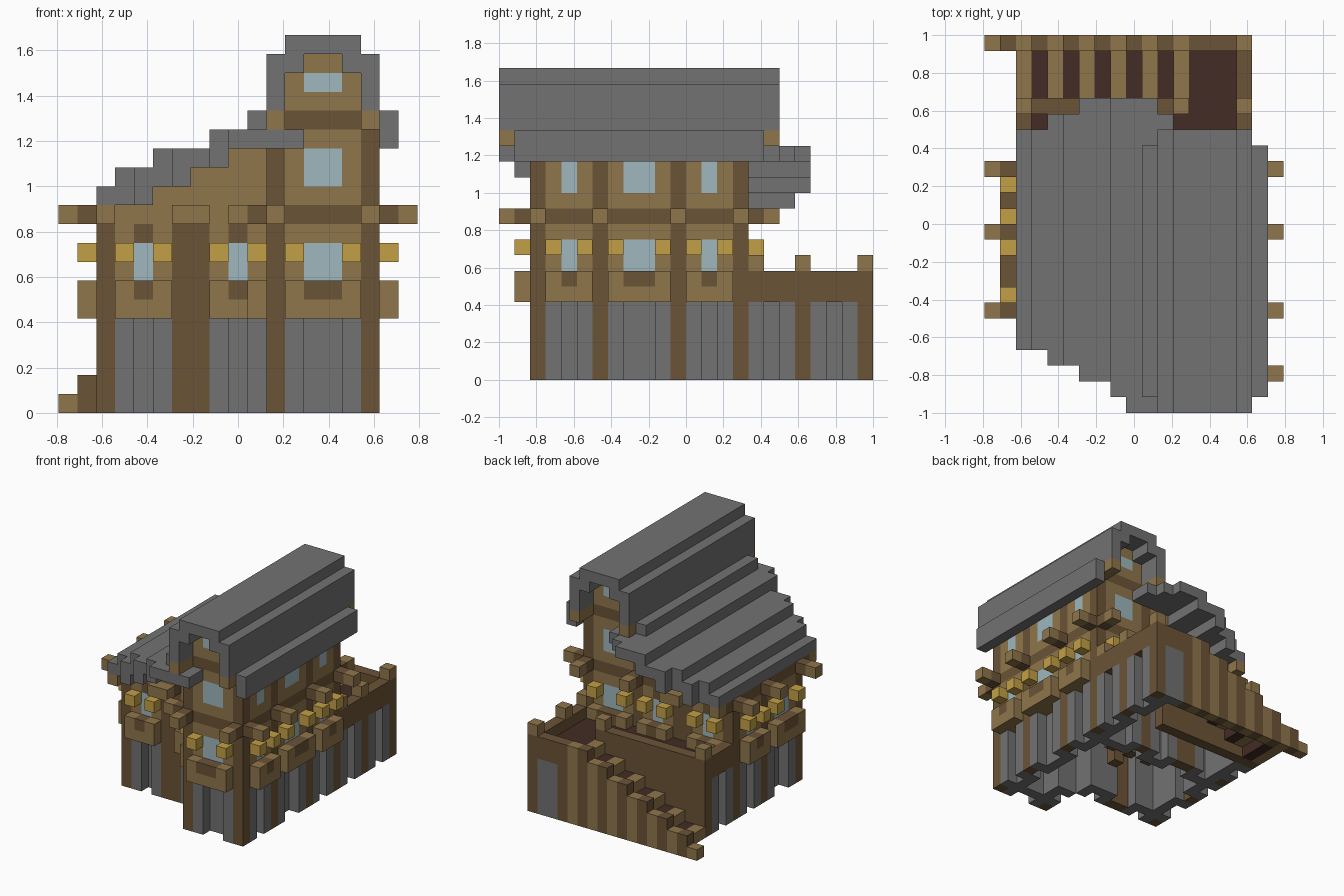
import bpy, bmesh
from mathutils import Vector

cube = bpy.data.objects.get("Cube")
if cube:
    bpy.data.objects.remove(cube, do_unlink=True)

UNIT = 1 / 12
COLOURS = {
    "stone": (0.168, 0.168, 0.168), "light_wood": (0.279, 0.181, 0.072),
    "mid_wood": (0.147, 0.087, 0.038), "dark_wood": (0.056, 0.025, 0.018),
    "lamp_yellow": (0.546, 0.352, 0.063), "pale_glass": (0.342, 0.474, 0.515),
}
STONE, LIGHT, MID, DARK, YELLOW, GLASS = range(len(COLOURS))
materials = []
for name, rgb in COLOURS.items():
    m = bpy.data.materials.new(name)
    m.use_nodes = True
    m.diffuse_color = (*rgb, 1)
    m.node_tree.nodes["Principled BSDF"].inputs["Base Color"].default_value = (*rgb, 1)
    materials.append(m)

cells = {}  # block position -> (part name, colour)


def fill(part, colour, xs, ys, zs, keep=False):
    """Fill an inclusive block range; keep leaves existing blocks alone."""
    for i in range(xs[0], xs[1] + 1):
        for j in range(ys[0], ys[1] + 1):
            for k in range(zs[0], zs[1] + 1):
                if not (keep and (i, j, k) in cells):
                    cells[i, j, k] = (part, colour)


class Side:
    """One vertical face; u runs along it and d points outward."""

    def __init__(self, axis, plane, out):
        self.axis, self.plane, self.out = axis, plane, out

    def put(self, part, colour, u0, u1, d, k0, k1, keep=False):
        p = (self.plane + self.out * d,) * 2
        u = (u0, u1)
        xs, ys = (p, u) if self.axis == "x" else (u, p)
        fill(part, colour, xs, ys, (k0, k1), keep)

    def stone_bay(self, u0, u1, w0, w1):
        # Wall base with a recessed centre strip
        self.put("stone_base", STONE, u0, w0 - 1, 0, 0, 4)
        self.put("stone_base", STONE, w1 + 1, u1, 0, 0, 4)
        self.put("stone_base", STONE, u0, u1, -1, 0, 4, keep=True)

    def bay(self, u0, u1, w0, w1, top, beam=MID):
        self.stone_bay(u0, u1, w0, w1)
        self.put("plank_wall", LIGHT, u0, u1, 0, 5, top)
        self.put("floor_beam", beam, u0, u1, 0, 10, 10)
        self.put("window", GLASS, w0, w1, 0, 7, 8)
        if top > 13:
            self.put("window", GLASS, w0, w1, 0, 12, 13)
        self.put("window_box", LIGHT, u0, u1, 1, 5, 6)
        self.put("window_box", MID, w0, w1, 1, 6, 6)
        self.put("lamp", YELLOW, u0, w0 - 1, 1, 8, 8)
        self.put("lamp", YELLOW, w1 + 1, u1, 1, 8, 8)

    def post(self, u, top):
        self.put("timber_post", MID, u, u, 0, 0, top)
        self.put("beam_end", MID, u, u, 1, 10, 10)
        self.put("beam_end", LIGHT, u, u, 2, 10, 10)


right, left = Side("x", 16, 1), Side("x", 2, -1)
tower_left = Side("x", 11, -1)
tower_front, wing_front, back = Side("y", 2, -1), Side("y", 6, -1), Side("y", 15, 1)
TOWER_TOP, WING_TOP = 14, 10

# Long walls
right.bay(3, 5, 4, 4, TOWER_TOP)
for side, top in ((right, TOWER_TOP), (left, WING_TOP)):
    side.bay(7, 10, 8, 9, top)
    side.bay(12, 14, 13, 13, top)
tower_left.bay(3, 5, 4, 4, TOWER_TOP)

# Front and back walls
for side in (wing_front, back):
    beam = LIGHT if side is wing_front else MID
    for u in (3, 8):
        side.bay(u, u + 2, u + 1, u + 1, WING_TOP, beam)
        side.put("lintel", MID, u + 1, u + 1, 0, 9, 9)
for side in (tower_front, back):
    side.bay(12, 15, 13, 14, TOWER_TOP)

# Posts with projecting beam ends
for u in (2, 6, 11, 15):
    right.post(u, TOWER_TOP)
for u in (6, 11, 15):
    left.post(u, WING_TOP)
tower_left.post(2, TOWER_TOP)
for u in (2, 6, 7):
    wing_front.post(u, WING_TOP)
    back.post(u, WING_TOP)
for u in (11, 16):
    tower_front.post(u, TOWER_TOP)
    back.post(u, TOWER_TOP)

# Tower gables and upper side walls
for side in (tower_front, back):
    side.put("gable_beam", MID, 12, 15, 0, 15, 15)
    side.put("gable", LIGHT, 12, 15, 0, 16, 17)
    side.put("gable", LIGHT, 13, 14, 0, 18, 18)
    side.put("gable_window", GLASS, 13, 14, 0, 17, 17)
    for u in (11, 16):
        for d in (0, 1, 2):
            side.put("purlin_end", LIGHT, u, u, d, 15, 15)
fill("plank_wall", LIGHT, (11, 11), (6, 14), (11, 14))
for x in (11, 16):
    fill("wall_plate", MID, (x, x), (3, 14), (15, 15))

# Wing roof: x -> (lowest block, highest block, front, back)
WING_ROOF = {2: (11, 11, 4, 17), 3: (11, 12, 4, 17), 4: (11, 12, 3, 18),
             5: (12, 13, 3, 18), 6: (12, 13, 2, 19), 7: (13, 13, 2, 19),
             8: (13, 14, 1, 19), 9: (14, 14, 0, 19), 10: (14, 14, 0, 19),
             11: (14, 14, 0, 18), 12: (14, 14, 0, 17)}
for x, (low, high, front, rear) in WING_ROOF.items():
    if x <= 10:
        for y in (6, 15):
            fill("wing_gable", LIGHT, (x, x), (y, y), (11, low - 1))
        fill("wing_roof", STONE, (x, x), (front, rear), (low, high))
    else:
        # Slabs wrapping round the tower ends
        fill("wing_roof", STONE, (x, x), (front, 1), (low, high))
        fill("wing_roof", STONE, (x, x), (16, rear), (low, high))

# Tower roof, mirrored about its ridge
for a, b in ((10, 17), (11, 16), (12, 15), (13, 14)):
    ys = (1, 16) if a == 10 else (0, 17)
    zs = {10: (14, 15), 11: (16, 18), 12: (18, 19), 13: (19, 19)}[a]
    for x in (a, b):
        fill("tower_roof", STONE, (x, x), ys, zs)

# Terrace walls
for side, starts in ((right, (16, 20)), (left, (16,))):
    for u in starts:
        side.stone_bay(u, u + 2, u + 1, u + 1)
        side.put("terrace_rail", MID, u, u + 3, 0, 5, 6)
        side.put("terrace_post", MID, u + 3, u + 3, 0, 0, 6)
        side.put("post_cap", LIGHT, u + 3, u + 3, 0, 7, 7)
fill("stone_base", STONE, (14, 15), (23, 23), (0, 4))
fill("terrace_rail", MID, (13, 15), (23, 23), (5, 6))
fill("terrace_post", MID, (13, 13), (23, 23), (0, 4))
fill("terrace_rail", MID, (3, 12), (19, 19), (0, 6))
fill("post_cap", LIGHT, (12, 12), (19, 19), (7, 7))
fill("post_cap", LIGHT, (16, 16), (16, 16), (7, 7))
fill("terrace_floor", DARK, (3, 15), (16, 18), (5, 5), keep=True)
fill("terrace_floor", DARK, (13, 15), (19, 22), (5, 5), keep=True)

# Staircase and its stepped outer rail
for x in range(13):
    colour = MID if x % 2 else LIGHT
    fill("stair_rail", colour, (x, x), (23, 23), (0, (x + 1) // 2))
    if x >= 2:
        step = x // 2 - 1
        fill("stair_step", DARK if x % 2 else LIGHT, (x, x), (20, 22), (step, step))

# Ceiling and hanging lamp inside the hollow base
fill("ceiling", DARK, (3, 15), (7, 14), (5, 5), keep=True)
fill("ceiling", DARK, (12, 15), (3, 6), (5, 5), keep=True)
fill("hanging_lamp", MID, (9, 9), (11, 11), (2, 4))
for dx, dy in ((1, 0), (-1, 0), (0, 1), (0, -1)):
    fill("hanging_lamp", YELLOW, (9 + dx,) * 2, (11 + dy,) * 2, (3, 3))
    fill("hanging_lamp", MID, (9 + 2 * dx,) * 2, (11 + 2 * dy,) * 2, (2, 3))

# Turn the blocks of each part into a mesh of its exposed faces
parts = {}
for pos, (part, colour) in cells.items():
    parts.setdefault(part, []).append((pos, colour))
for part, blocks in parts.items():
    bm = bmesh.new()
    for pos, colour in blocks:
        for axis in range(3):
            for sign in (-1, 1):
                normal = Vector((0, 0, 0))
                normal[axis] = sign
                neighbour = tuple(int(p + n) for p, n in zip(pos, normal))
                if neighbour in cells:
                    continue
                a, b = Vector((0, 0, 0)), Vector((0, 0, 0))
                a[(axis + 1) % 3] = 0.5
                b[(axis + 2) % 3] = 0.5 * sign
                centre = Vector(pos) + Vector((0.5, 0.5, 0.5)) + normal / 2
                corners = (-a - b, a - b, a + b, b - a)
                verts = [bm.verts.new((centre + c - Vector((9.5, 12, 0))) * UNIT)
                         for c in corners]
                bm.faces.new(verts).material_index = colour
    bmesh.ops.remove_doubles(bm, verts=bm.verts, dist=UNIT / 100)
    mesh = bpy.data.meshes.new(part)
    bm.to_mesh(mesh)
    bm.free()
    for m in materials:
        mesh.materials.append(m)
    bpy.context.scene.collection.objects.link(bpy.data.objects.new(part, mesh))
